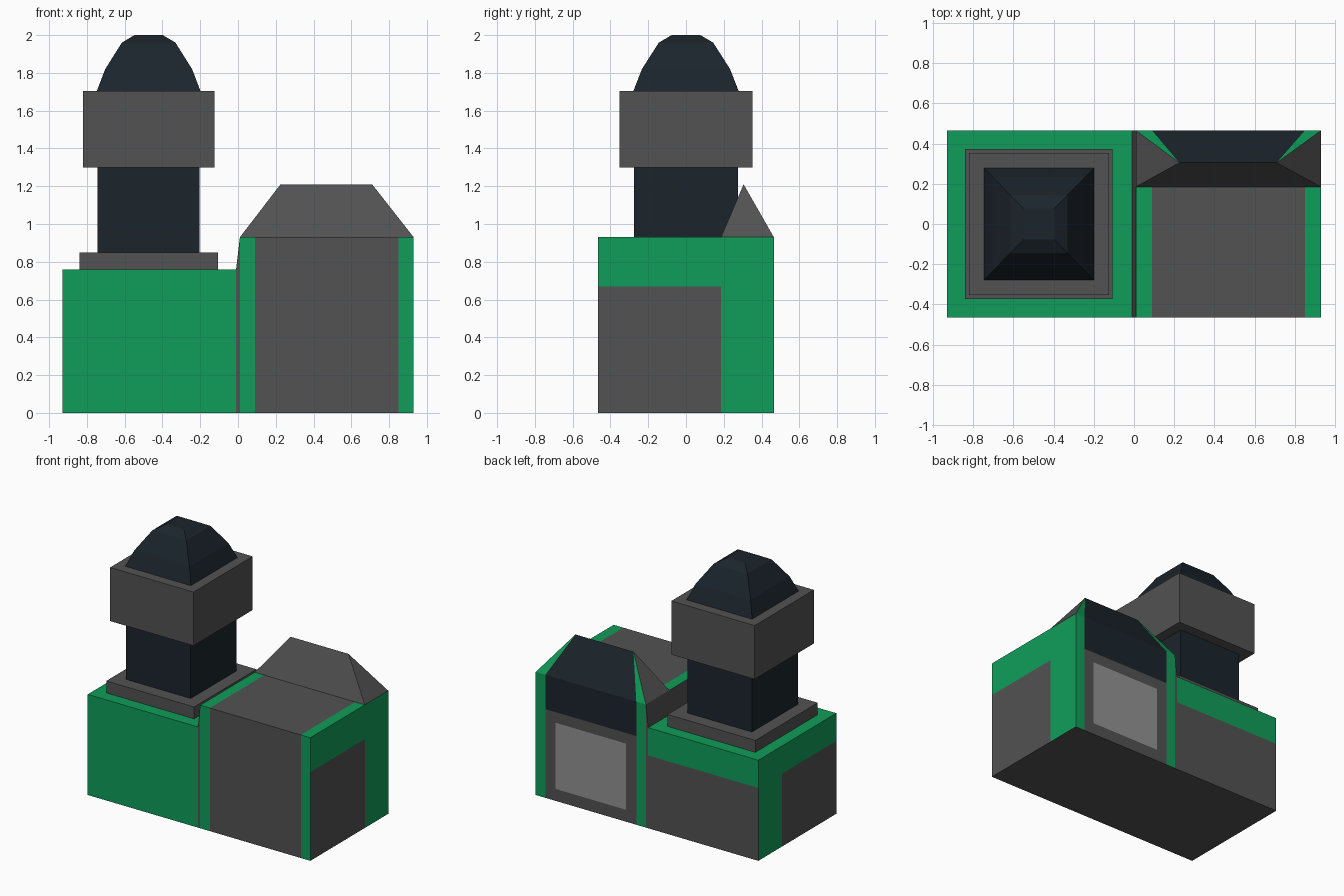
import bpy, bmesh

if "Cube" in bpy.data.objects:
    bpy.data.objects.remove(bpy.data.objects["Cube"])

def mat(name, rgb):
    m = bpy.data.materials.new(name)
    m.diffuse_color = (*rgb, 1)
    m.use_nodes = True
    m.node_tree.nodes["Principled BSDF"].inputs["Base Color"].default_value = m.diffuse_color
    return m

GREY, GREEN, NAVY, PALE = range(4)
MATS = [mat("dark_grey", (0.085, 0.085, 0.085)), mat("green", (0.005, 0.34, 0.1)),
        mat("navy", (0.011, 0.018, 0.025)), mat("pale_grey", (0.29, 0.29, 0.29))]
HX, HY, YS = 0.93, 0.465, 0.185   # half length, half depth, front line of the roof

def finish(name, bm, paint):
    bmesh.ops.recalc_face_normals(bm, faces=bm.faces)
    bm.normal_update()
    for f in bm.faces:
        f.material_index = paint(f.calc_center_median(), f.normal)
    me = bpy.data.meshes.new(name)
    bm.to_mesh(me)
    bm.free()
    for m in MATS:
        me.materials.append(m)
    ob = bpy.data.objects.new(name, me)
    bpy.context.collection.objects.link(ob)
    return ob

def square_loft(name, profile, colour, cx=-0.473, ystretch=1.015):
    """Stack of square rings given as (half width, z), capped at both ends."""
    bm = bmesh.new()
    rings = [[bm.verts.new((cx + sx * h, sy * h * ystretch, z))
              for sx, sy in ((-1, -1), (1, -1), (1, 1), (-1, 1))] for h, z in profile]
    for a, b in zip(rings, rings[1:]):
        for i in range(4):
            j = (i + 1) % 4
            bm.faces.new((a[i], a[j], b[j], b[i]))
    bm.faces.new(rings[0])
    bm.faces.new(rings[-1])
    return finish(name, bm, lambda c, n: colour)

# Stepped body: low left block, thin sloping seam, tall right block
bm = bmesh.new()
cols = []
for x, z in ((-HX, .76), (-.01, .76), (.01, .93), (.09, .93), (.85, .93), (HX, .93)):
    cols.append([bm.verts.new((x, y, h)) for y, h in ((-HY, 0), (HY, 0), (HY, z), (-HY, z))])
for a, b in zip(cols, cols[1:]):
    for i in range(4):
        j = (i + 1) % 4
        bm.faces.new((a[i], a[j], b[j], b[i]))
bm.faces.new(cols[0])
bm.faces.new(cols[-1])
# Panel lines
cuts = [((x, 0, 0), (1, 0, 0)) for x in (.175, .765)]
cuts += [((0, YS, 0), (0, 1, 0))]
cuts += [((0, 0, z), (0, 0, 1)) for z in (.09, .55, .59, .67)]
for co, no in cuts:
    bmesh.ops.bisect_plane(bm, geom=bm.verts[:] + bm.edges[:] + bm.faces[:],
                           plane_co=co, plane_no=no)

def paint_body(c, n):
    if n.z < -.5 or abs(c.x) < .01:
        return GREY
    if abs(n.x) > .9:                                   # end walls
        return GREY if c.y < YS and c.z < (.67 if c.x > 0 else .55) else GREEN
    if n.y > .5 and c.x < 0:                            # low block, rear
        return GREY if c.z < .55 else GREEN
    if .09 < c.x < .85:                                 # tall block centre
        if n.y > .5:
            if c.z > .67:
                return NAVY
            return PALE if .175 < c.x < .765 and .09 < c.z < .59 else GREY
        return GREY
    return GREEN

finish("body", bm, paint_body)

# Hipped ridge at the rear of the tall block
bm = bmesh.new()
xs = (.01, .09, .85, HX)
front = [bm.verts.new((x, YS, .93)) for x in xs]
back = [bm.verts.new((x, HY, .93)) for x in xs]
r0, r1 = (bm.verts.new((x, .305, 1.21)) for x in (.225, .71))
for e in (front, back):
    bm.faces.new((e[0], e[1], r0))
    bm.faces.new((e[1], e[2], r1, r0))
    bm.faces.new((e[2], e[3], r1))
bm.faces.new((front[0], r0, back[0]))
bm.faces.new((front[3], back[3], r1))
bm.faces.new(front + back[::-1])

def paint_roof(c, n):
    if c.y > .36 and n.y > .3:
        return NAVY if .3 < c.x < .65 else GREEN
    return GREY

finish("rear_ridge", bm, paint_roof)

# Tower on the low block
square_loft("tower_base", [(.367, .76), (.367, .85)], GREY)
square_loft("tower_shaft", [(.27, .85), (.27, 1.3)], NAVY)
square_loft("tower_collar", [(.348, 1.3), (.348, 1.705)], GREY)
square_loft("tower_dome", [(.274, 1.705), (.23, 1.82), (.142, 1.96), (.075, 2.0)], NAVY)
